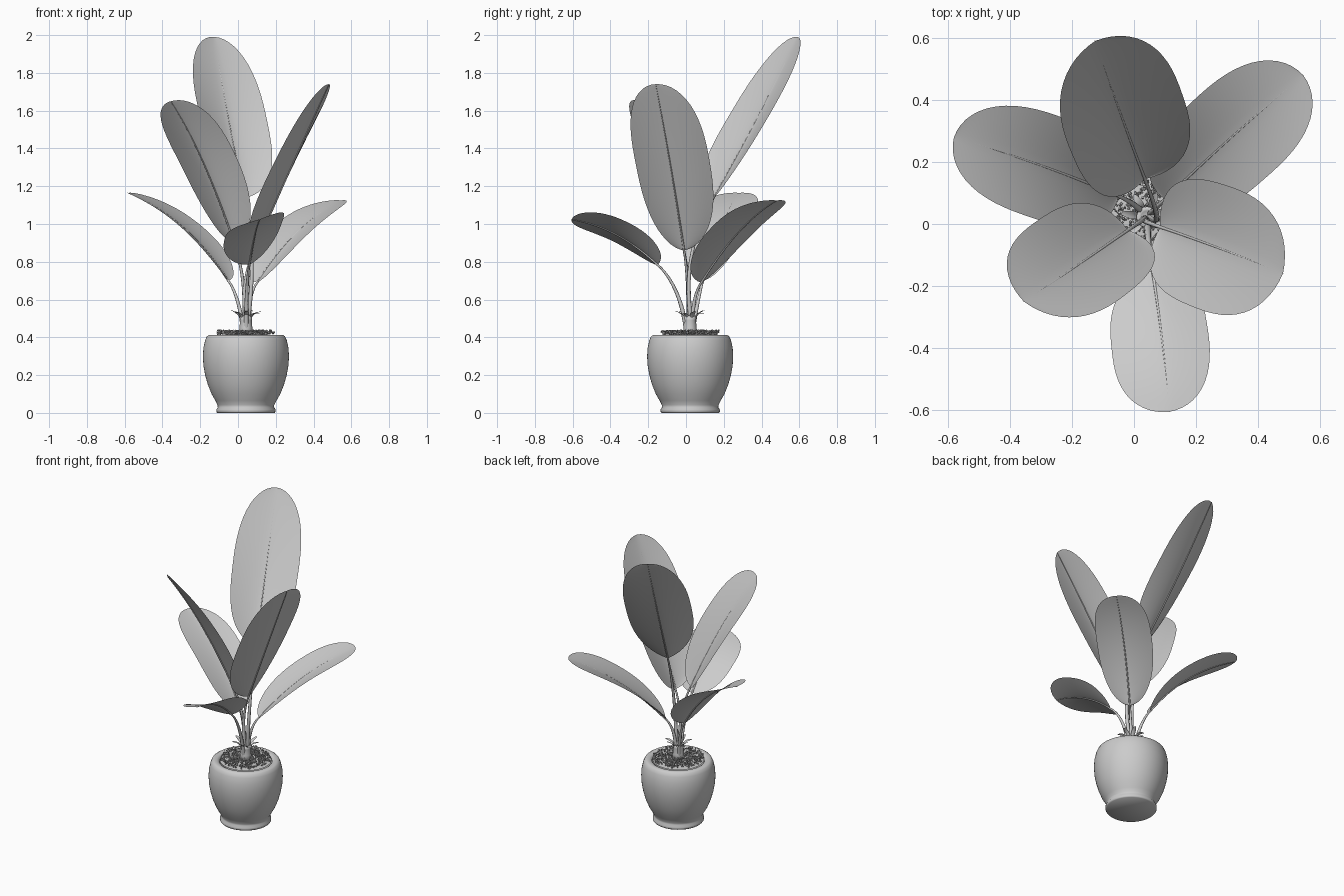
import bpy, bmesh, math, random
from mathutils import Vector as V, Matrix

if "Cube" in bpy.data.objects:
    bpy.data.objects.remove(bpy.data.objects["Cube"])

random.seed(4)
CX, CY = 0.042, 0.022
UP = V((0, 0, 1))


def finish(name, bm, smooth=True):
    me = bpy.data.meshes.new(name)
    bmesh.ops.recalc_face_normals(bm, faces=bm.faces)
    bm.to_mesh(me)
    bm.free()
    ob = bpy.data.objects.new(name, me)
    bpy.context.collection.objects.link(ob)
    for p in me.polygons:
        p.use_smooth = smooth
    return ob


def lathe(name, profile, n=64):
    bm = bmesh.new()
    vs = [bm.verts.new((CX + r, CY, z)) for r, z in profile]
    es = [bm.edges.new(p) for p in zip(vs, vs[1:])]
    bmesh.ops.spin(bm, geom=vs + es, cent=(CX, CY, 0), axis=UP,
                   angle=2 * math.pi, steps=n)
    bmesh.ops.remove_doubles(bm, verts=bm.verts, dist=1e-5)
    return finish(name, bm)


def tube(name, pts, radii):
    cu = bpy.data.curves.new(name, 'CURVE')
    cu.dimensions = '3D'
    cu.bevel_depth = 1
    cu.bevel_resolution = 2
    cu.use_fill_caps = True
    sp = cu.splines.new('POLY')
    sp.points.add(len(pts) - 1)
    for p, co, r in zip(sp.points, pts, radii):
        p.co = (*co, 1)
        p.radius = r
    ob = bpy.data.objects.new(name, cu)
    bpy.context.collection.objects.link(ob)


def bezier(a, c, b, t):
    return a * (1 - t) ** 2 + c * 2 * t * (1 - t) + b * t * t


def blade(name, base, mid, tip, half, cup, roll=0.0, rows=28, cols=12, power=2.7):
    """Cupped oval sheet along a curved midrib; returns midrib points."""
    a, m, b = V(base), V(mid), V(tip)
    c = 2 * m - (a + b) / 2
    bm, grid, rib = bmesh.new(), [], []
    for i in range(rows + 1):
        t = 0.5 - 0.5 * math.cos(math.pi * i / rows)
        p = bezier(a, c, b, t)
        tan = ((c - a) * (1 - t) + (b - c) * t).normalized()
        right = tan.cross(UP).normalized()
        nor = right.cross(tan)
        side = right * math.cos(roll) + nor * math.sin(roll)
        nor = side.cross(tan)
        k = max(1 - abs(2 * t - 1) ** power, 0.0004) ** 0.5 * (0.95 + 0.08 * t)
        row = []
        for j in range(cols + 1):
            s = 2 * j / cols - 1
            lift = cup * (1.35 - t) * k * abs(s) ** 1.5
            row.append(bm.verts.new(p + side * (s * half * k) + nor * lift))
        grid.append(row)
        rib.append(p - nor * 0.002)
    for r0, r1 in zip(grid, grid[1:]):
        for j in range(cols):
            bm.faces.new((r0[j], r0[j + 1], r1[j + 1], r1[j]))
    finish(name, bm)
    return rib, (c - a).normalized()


# Pot with foot ring and open rim
lathe("pot", [(0, 0), (.152, 0), (.157, .006), (.157, .018), (.149, .03), (.15, .042),
              (.162, .065), (.182, .1), (.202, .15), (.216, .2), (.225, .25), (.228, .3),
              (.225, .345), (.216, .385), (.207, .405), (.195, .413), (.175, .412),
              (.163, .405), (.158, .39), (.158, .37)])
lathe("soil", [(0, .418), (.1, .415), (.159, .408)], 48)

# Loose bark chips over the soil
bm = bmesh.new()
for i in range(700):
    r, a = 0.155 * math.sqrt(random.random()), random.uniform(0, 2 * math.pi)
    pos = V((CX + r * math.cos(a), CY + r * math.sin(a), random.uniform(.416, .437)))
    rot = Matrix.Rotation(random.uniform(0, 6.28), 4, V([random.uniform(-1, 1) for _ in range(3)]))
    size = Matrix.Diagonal([random.uniform(.003, .009) for _ in range(3)] + [1])
    bmesh.ops.create_cube(bm, size=1, matrix=Matrix.Translation(pos) @ rot @ size)
finish("bark_chips", bm, False)

# Leaves: base, middle, tip of the midrib, half width, cupping, roll
leaves = {
    "back_leaf": ((.035, .145, 1.14), (-.045, .36, 1.53), (-.125, .59, 1.99), .205, .06, -.17),
    "front_left_leaf": ((-.02, -.02, .9), (-.185, -.135, 1.33), (-.355, -.25, 1.65), .19, .05, -.32),
    "left_leaf": ((-.05, .09, .70), (-.29, .185, .985), (-.58, .28, 1.165), .17, .035, 0),
    "back_right_leaf": ((.1, .08, .69), (.315, .28, .96), (.545, .48, 1.125), .172, .04, 0),
    "right_leaf": ((.085, -.01, .86), (.28, -.08, 1.3), (.48, -.16, 1.74), .205, .055, -.1),
    "front_leaf": ((.06, -.15, .785), (.09, -.37, .945), (.115, -.605, 1.025), .168, .028, -.33),
}
for name, args in leaves.items():
    rib, direction = blade(name, *args)
    end = V(args[0])
    out = end - V((CX, CY, 0))
    start = V((CX, CY, .42)) + V((out.x, out.y, 0)).normalized() * 0.018
    ctrl = end - direction * (end.z - .5) * 0.6
    stalk = [bezier(start, ctrl, end, i / 14) for i in range(14)]
    radii = [.013 - .007 * i / 13 for i in range(14)]
    radii += [.006 - .005 * i / (len(rib) - 1) for i in range(len(rib))]
    tube(name + "_stalk", stalk + rib, radii)

# Sheathed stem and the small bracts at its top
lathe("stem", [(0, .41), (.04, .41), (.034, .45), (.031, .49), (.034, .515), (.02, .51), (0, .5)], 24)
for i in range(7):
    a = 2 * math.pi * i / 7 + 0.3
    at = lambda r, z: (CX + r * math.cos(a), CY + r * math.sin(a), z)
    top = random.uniform(.52, .55)
    blade(f"bract_{i + 1}", at(.025, .49), at(.048, .522), at(.085, top), .013, .005, 0, 8, 4, 2)
